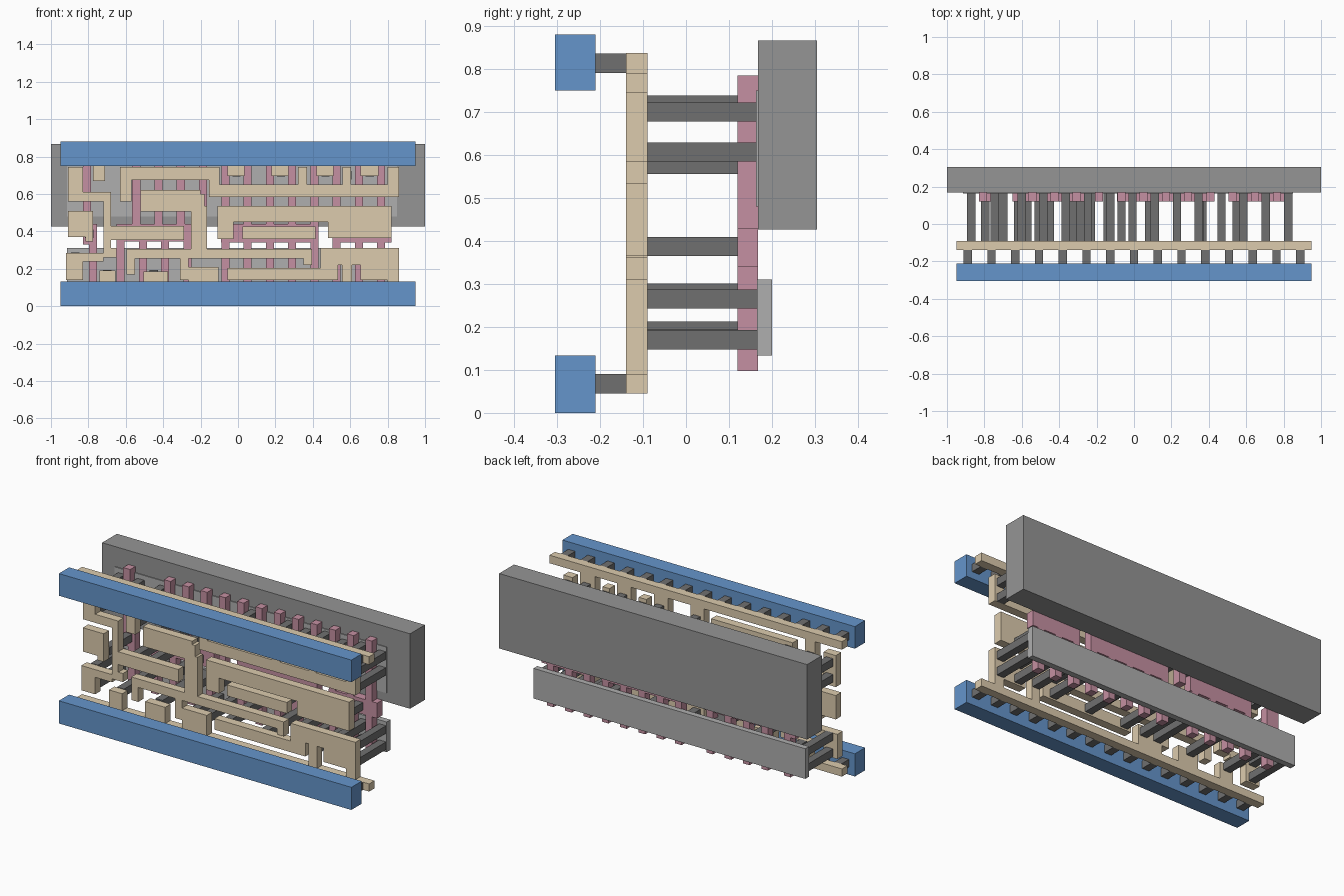
import bpy, bmesh


def material(name, rgb):
    m = bpy.data.materials.new(name)
    m.diffuse_color = (*rgb, 1)
    return m


TAN = material("tan", (.72, .60, .42))
PINK = material("pink", (.56, .28, .36))
BLUE = material("blue", (.13, .30, .60))
DARK = material("dark_grey", (.16, .16, .16))
MID = material("mid_grey", (.30, .30, .30))
LIGHT = material("light_grey", (.43, .43, .43))


def slabs(name, rects, y0, y1, mat):
    """One object made of upright rectangles (x0, x1, z0, z1) between depths y0 and y1."""
    bm = bmesh.new()
    for x0, x1, z0, z1 in rects:
        for v in bmesh.ops.create_cube(bm, size=1)["verts"]:
            v.co = ((x0 + x1) / 2 + v.co.x * (x1 - x0),
                    (y0 + y1) / 2 + v.co.y * (y1 - y0),
                    (z0 + z1) / 2 + v.co.z * (z1 - z0))
    me = bpy.data.meshes.new(name)
    bm.to_mesh(me)
    bm.free()
    me.materials.append(mat)
    ob = bpy.data.objects.new(name, me)
    bpy.context.collection.objects.link(ob)
    return ob


def pegs(name, points, y0, y1, w=.045):
    """Square pegs running front to back, centred on (x, z)."""
    h = w / 2
    slabs(name, [(x - h, x + h, z - h, z + h) for x, z in points], y0, y1, DARK)


# Back block and the two thin strips
slabs("back_block", [(-1, 1, .427, .867)], .168, .305, MID)
slabs("upper_strip", [(-.915, .85, .48, .75)], .163, .2, LIGHT)
slabs("lower_strip", [(-.915, .85, .133, .31)], .165, .2, LIGHT)

# Front rails and their pegs
slabs("lower_front_rail", [(-.95, .95, 0, .133)], -.305, -.21, BLUE)
slabs("upper_front_rail", [(-.95, .95, .75, .88)], -.305, -.21, BLUE)
pegs("rail_pegs", [(i * .127, z) for i in range(-7, 8) for z in (.0675, .8135)], -.21, -.14)

# Pink gate bars: straight on the right, stepped on the left, joined by plates
W = .0215
bars = [(.765 - .119 * i - W, .765 - .119 * i + W, .098, .785) for i in range(8)]
for i in range(4):
    u, d = -.187 - .119 * i, -.271 - .119 * i
    bars += [(u - W, u + W, .37, .785), (d - W, d + W, .098, .40)]
bars += [(-.83, -.785, .33, .785), (-.797, -.753, .098, .44)]
plates = [(-.65, -.24, .345, .44), (-.09, .43, .34, .44), (.505, .82, .34, .43)]
slabs("gate_bars", bars + plates, .12, .168, PINK)

# Tan wiring layer
def wire(name, rects):
    slabs(name, rects, -.14, -.09, TAN)


wire("upper_inner_rail", [
    (-.95, .95, .79, .837), (-.775, -.71, .67, .79),
    (-.055, .035, .695, .79), (.18, .27, .695, .79),
    (.42, .51, .695, .79), (.655, .75, .695, .79)])
wire("lower_inner_rail", [
    (-.95, .95, .045, .09), (-.74, -.655, .09, .19), (-.505, -.375, .09, .185),
    (-.265, -.105, .09, .21), (.555, .61, .09, .22), (.80, .86, .09, .31)])
wire("left_wire", [
    (-.91, -.83, .56, .745), (-.83, -.68, .56, .61),
    (-.72, -.68, .26, .56), (-.68, -.29, .355, .43),
    (-.92, -.72, .24, .285), (-.92, -.83, .14, .24), (-.72, -.65, .26, .31)])
wire("left_pad", [(-.91, -.775, .37, .51), (-.815, -.775, .345, .37)])
wire("top_wire", [
    (-.63, -.155, .675, .745), (-.63, -.57, .56, .675),
    (-.155, -.10, .585, .745), (-.10, .80, .585, .65),
    (.80, .86, .585, .745), (.32, .37, .65, .745), (.56, .605, .65, .745)])
wire("centre_wire", [
    (-.52, -.20, .505, .62), (-.25, -.165, .305, .535), (-.20, -.18, .535, .60),
    (-.595, .395, .255, .305), (-.595, -.55, .17, .255),
    (-.31, -.265, .14, .255), (.35, .395, .22, .255)])
wire("right_wire", [
    (-.11, -.025, .36, .535), (-.025, .48, .45, .535), (.48, .82, .365, .535)])
wire("short_bar", [(.025, .415, .36, .425)])
wire("bottom_right_wire", [
    (-.055, .44, .14, .205), (.44, .80, .22, .31),
    (.44, .535, .14, .22), (.655, .80, .14, .22)])

# Long pegs from the wiring back to the strips
def spots(xs, zs):
    return [(x, z) for x in xs for z in zs]


upper = (spots((-.87, -.60, .824), (.607, .70)) + spots((.345, .583), (.607, .70))
         + spots((-.127, .11), (.607,)) + spots((-.008, .23, .468, .705), (.716,))
         + spots((-.745,), (.70,)) + spots((-.485, -.365, -.246), (.578,)))
lower = (spots((-.87, .824), (.17, .265)) + spots((-.70, -.45, -.23, -.14), (.17,))
         + spots((-.57, -.33, -.29, .11, .365), (.278,))
         + spots((-.008, .23), (.172,)) + spots((.468, .705), (.172, .265))
         + spots((.583,), (.19,)))
pegs("upper_long_pegs", upper, -.09, .165)
pegs("lower_long_pegs", lower, -.09, .165)
# Shorter pegs from the wiring to the gate bars
pegs("gate_pegs", spots((-.795, -.62, -.51, -.33, -.067, .08, .23, .35, .55, .705), (.387,)),
     -.09, .12)
